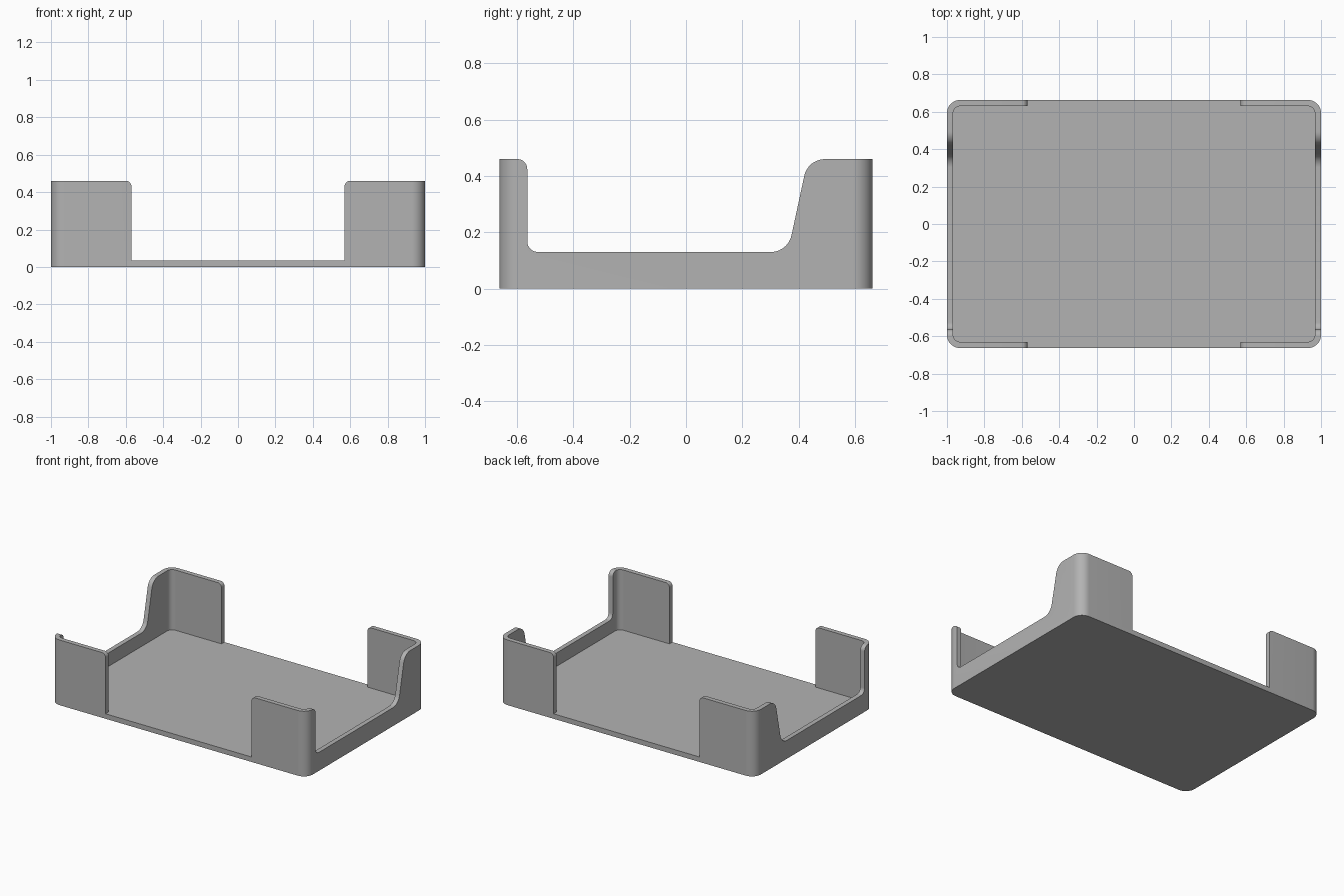
import bpy, bmesh, math
from mathutils import Vector

if "Cube" in bpy.data.objects:
    bpy.data.objects.remove(bpy.data.objects["Cube"])

HALF_X, HALF_Y, HEIGHT = 1.0, 0.663, 0.46
WALL, FLOOR, RADIUS = 0.033, 0.035, 0.07


def rounded(corners, steps=10):
    """Fillet a polygon given as (u, v, radius) corners."""
    out = []
    for i, (u, v, r) in enumerate(corners):
        p = Vector((u, v))
        if r == 0:
            out.append(p)
            continue
        a = (Vector(corners[i - 1][:2]) - p).normalized()
        b = (Vector(corners[(i + 1) % len(corners)][:2]) - p).normalized()
        half = a.angle(b) / 2
        centre = p + (a + b).normalized() * r / math.sin(half)
        start = p + a * r / math.tan(half) - centre
        end = p + b * r / math.tan(half) - centre
        sweep = math.pi - 2 * half
        for k in range(steps + 1):
            t = k / steps
            out.append(centre + (start * math.sin((1 - t) * sweep)
                                 + end * math.sin(t * sweep)) / math.sin(sweep))
    return out


def prism(name, outline, low, high, place):
    """Extrude an outline between two depths; place maps (u, v, depth) to xyz."""
    bm = bmesh.new()
    face = bm.faces.new([bm.verts.new(place(p.x, p.y, low)) for p in outline])
    moved = bmesh.ops.extrude_face_region(bm, geom=[face])["geom"]
    shift = Vector(place(0, 0, high)) - Vector(place(0, 0, low))
    bmesh.ops.translate(bm, vec=shift, verts=[g for g in moved if isinstance(g, bmesh.types.BMVert)])
    bmesh.ops.recalc_face_normals(bm, faces=bm.faces)
    mesh = bpy.data.meshes.new(name)
    bm.to_mesh(mesh)
    bm.free()
    obj = bpy.data.objects.new(name, mesh)
    bpy.context.collection.objects.link(obj)
    return obj


def box_outline(hx, hy, r):
    return rounded([(-hx, -hy, r), (hx, -hy, r), (hx, hy, r), (-hx, hy, r)])


def upright(u, v, d): return (u, v, d)
def along_x(u, v, d): return (d, u, v)
def along_y(u, v, d): return (u, d, v)


# Tray blank, taller than needed so the side cutter trims its rim
tray = prism("tray", box_outline(HALF_X, HALF_Y, RADIUS), 0, HEIGHT + 0.1, upright)

# Hollow inside
cavity = prism("cavity_cutter", box_outline(HALF_X - WALL, HALF_Y - WALL, RADIUS - WALL),
               FLOOR, 1, upright)

# Side openings: low sill, upright front edge, sloping back edge
sides = prism("side_cutter", rounded([
    (-0.9, HEIGHT, 0), (-0.564, HEIGHT, 0.035), (-0.564, 0.13, 0.038),
    (0.362, 0.13, 0.075), (0.433, HEIGHT, 0.075), (0.9, HEIGHT, 0),
    (0.9, 0.8, 0), (-0.9, 0.8, 0)]), -1.2, 1.2, along_x)

# Front and back openings, down to the floor
top = HEIGHT + 0.0005
ends = prism("front_back_cutter", rounded([
    (-0.8, top, 0), (-0.57, top, 0.03), (-0.57, FLOOR, 0), (0.57, FLOOR, 0),
    (0.57, top, 0.03), (0.8, top, 0), (0.8, 0.8, 0), (-0.8, 0.8, 0)]),
    -0.9, 0.9, along_y)

bpy.context.view_layer.objects.active = tray
tray.select_set(True)
for cutter in (cavity, sides, ends):
    cut = tray.modifiers.new(cutter.name, "BOOLEAN")
    cut.operation, cut.solver, cut.object = "DIFFERENCE", "EXACT", cutter
    bpy.ops.object.modifier_apply(modifier=cut.name)
    bpy.data.objects.remove(cutter)

# Single grey finish
grey = bpy.data.materials.new("plain grey")
grey.use_nodes = True
colour = (0.45, 0.45, 0.45, 1)
grey.diffuse_color = colour
grey.node_tree.nodes["Principled BSDF"].inputs["Base Color"].default_value = colour
tray.data.materials.clear()
tray.data.materials.append(grey)
for poly in tray.data.polygons:
    poly.material_index = 0

for obj in bpy.context.selected_objects:
    obj.select_set(obj == tray)
bpy.ops.object.shade_smooth_by_angle(angle=math.radians(30))
